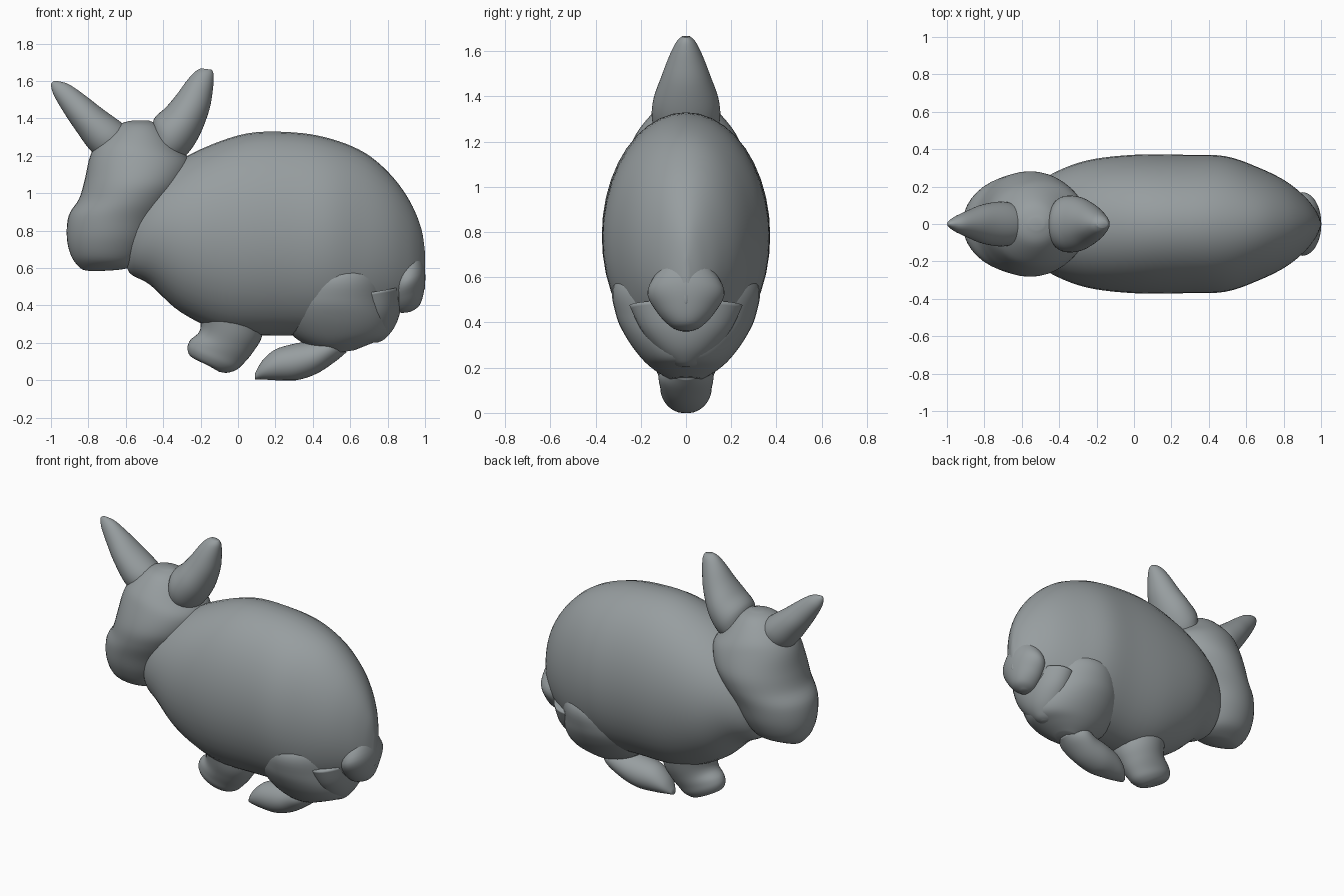
import bpy, bmesh, math

fur = bpy.data.materials.new("grey_fur")
fur.diffuse_color = (0.31, 0.34, 0.35, 1)
SIDES, STEPS = 40, 5


def spline(a, b, c, d, t):
    return tuple(0.5 * (2 * q + (r - p) * t + (2 * p - 5 * q + 4 * r - s) * t * t
                        + (3 * q - p - 3 * r + s) * t ** 3)
                 for p, q, r, s in zip(a, b, c, d))


def loft(name, rows):
    """Each row: x, z of one outline point, x, z of the opposite one, half width in y."""
    pts = [rows[0]] + rows + [rows[-1]]
    fine = [spline(*pts[i:i + 4], k / STEPS) for i in range(len(rows) - 1) for k in range(STEPS)]
    fine.append(rows[-1])
    bm = bmesh.new()
    rings = []
    for xa, za, xb, zb, w in fine:
        ring = []
        for k in range(SIDES):
            a = math.tau * k / SIDES
            c, s = math.cos(a), math.sin(a)
            ring.append(bm.verts.new(((xa + xb) / 2 + (xa - xb) / 2 * c, max(w, 0.004) * s,
                                      max(0, (za + zb) / 2 + (za - zb) / 2 * c))))
        rings.append(ring)
    for r, q in zip(rings, rings[1:]):
        for k in range(SIDES):
            j = (k + 1) % SIDES
            bm.faces.new((r[k], r[j], q[j], q[k]))
    bm.faces.new(rings[0])
    bm.faces.new(rings[-1])
    bmesh.ops.recalc_face_normals(bm, faces=bm.faces)
    for f in bm.faces:
        f.smooth = True
    me = bpy.data.meshes.new(name)
    bm.to_mesh(me)
    bm.free()
    me.materials.append(fur)
    ob = bpy.data.objects.new(name, me)
    bpy.context.collection.objects.link(ob)


# torso, from neck to rump
loft("body", [
    (-.60, .90, -.61, .68, .08), (-.54, 1.00, -.58, .575, .18), (-.40, 1.12, -.47, .51, .27),
    (-.20, 1.235, -.30, .36, .34), (.05, 1.32, -.05, .25, .37), (.30, 1.325, .25, .24, .37),
    (.50, 1.29, .48, .24, .362), (.68, 1.215, .66, .26, .30), (.82, 1.095, .80, .33, .23),
    (.92, .955, .90, .39, .15), (.98, .81, .96, .42, .075), (1.0, .68, 1.0, .49, .012)])

# head, from crown to chin
loft("head", [
    (-.56, 1.39, -.48, 1.39, .03), (-.64, 1.365, -.41, 1.355, .11), (-.74, 1.28, -.32, 1.25, .2),
    (-.79, 1.2, -.25, 1.16, .245), (-.82, 1.07, -.27, 1.05, .28), (-.85, .97, -.33, .95, .275),
    (-.905, .88, -.40, .84, .25), (-.915, .76, -.46, .73, .215), (-.89, .66, -.53, .63, .155),
    (-.84, .598, -.61, .595, .07), (-.80, .585, -.72, .585, .02)])

# ears, from root to tip
loft("front_ear", [
    (-.70, 1.15, -.56, 1.32, .10), (-.79, 1.23, -.62, 1.375, .12), (-.87, 1.34, -.73, 1.455, .105),
    (-.93, 1.43, -.82, 1.525, .075), (-.98, 1.515, -.90, 1.58, .045),
    (-.997, 1.56, -.955, 1.598, .022), (-.999, 1.585, -.985, 1.6, .008)])
loft("back_ear", [
    (-.46, 1.30, -.36, 1.15, .12), (-.45, 1.395, -.28, 1.20, .15), (-.385, 1.46, -.21, 1.30, .145),
    (-.33, 1.525, -.155, 1.44, .11), (-.275, 1.60, -.135, 1.55, .075),
    (-.235, 1.645, -.13, 1.63, .045), (-.20, 1.668, -.14, 1.66, .02)])

# front leg, from shoulder to paw
loft("front_leg", [
    (-.22, .42, .15, .40, .19), (-.20, .31, .13, .24, .16), (-.21, .255, .08, .15, .135),
    (-.255, .215, .03, .09, .115), (-.27, .17, -.01, .055, .10), (-.25, .125, -.06, .04, .07),
    (-.17, .085, -.10, .045, .02)])

# hind leg
loft("thigh", [
    (.42, .70, .72, .70, .20), (.28, .57, .80, .56, .32), (.22, .45, .82, .42, .31),
    (.22, .35, .83, .32, .265), (.28, .25, .80, .24, .20), (.38, .18, .72, .20, .14),
    (.48, .14, .62, .16, .07)])
loft("hind_foot", [
    (.09, .035, .09, .005, .02), (.13, .105, .13, .005, .06), (.20, .165, .20, 0, .09),
    (.30, .195, .31, 0, .11), (.38, .21, .42, .035, .115), (.46, .24, .52, .10, .12),
    (.52, .27, .58, .15, .08)])

# rump lobes
loft("haunch", [
    (.60, .45, .88, .50, .25), (.62, .36, .87, .38, .20), (.64, .27, .84, .29, .13),
    (.67, .21, .79, .225, .06), (.70, .20, .75, .203, .02)])
loft("tail", [
    (.78, .62, .97, .70, .10), (.80, .50, 1.0, .58, .17), (.81, .42, .995, .48, .13),
    (.84, .37, .97, .40, .07), (.88, .36, .92, .365, .02)])
